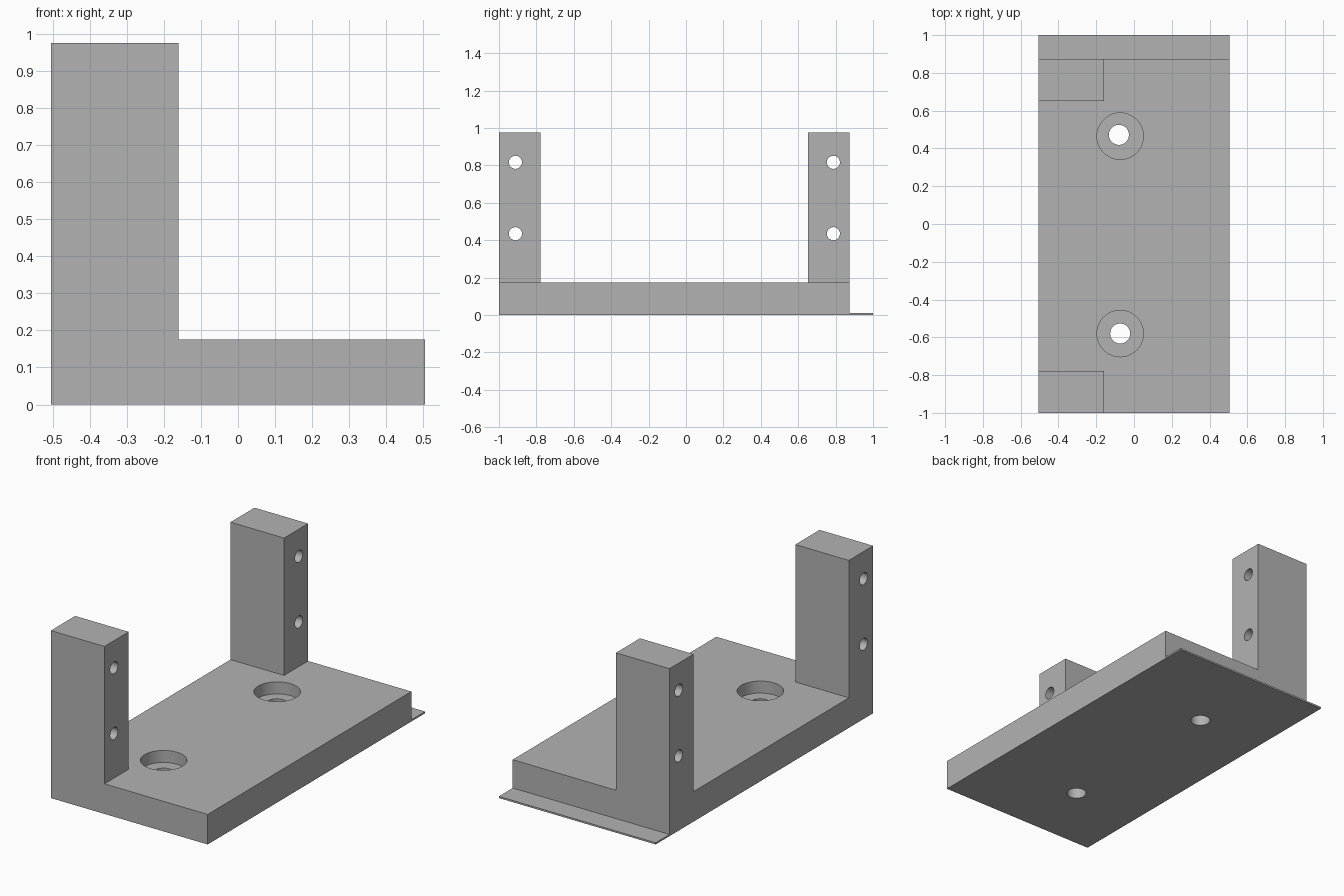
import bpy, bmesh
from math import pi
from mathutils import Matrix, Vector

cube = bpy.data.objects.get("Cube")
if cube:
    bpy.data.objects.remove(cube, do_unlink=True)

grey = bpy.data.materials.new("plain grey")
grey.use_nodes = True
grey.diffuse_color = (0.45, 0.45, 0.45, 1)
grey.node_tree.nodes["Principled BSDF"].inputs["Base Color"].default_value = grey.diffuse_color

HALF_W = 0.505      # half width in x
POST_X = -0.16      # inner side of the posts
BASE_Z = 0.175      # top of the base
TOP_Z = 0.975       # top of the posts
LIP_Z = 0.01        # thickness of the rear lip
BACK_Y = 0.873      # rear of the base


def add_object(name, bm):
    bmesh.ops.recalc_face_normals(bm, faces=bm.faces)
    mesh = bpy.data.meshes.new(name)
    bm.to_mesh(mesh)
    bm.free()
    obj = bpy.data.objects.new(name, mesh)
    bpy.context.collection.objects.link(obj)
    mesh.materials.append(grey)
    return obj


def box(name, low, high):
    low, high = Vector(low), Vector(high)
    bm = bmesh.new()
    place = Matrix.Translation((low + high) / 2) @ Matrix.Diagonal((*(high - low), 1))
    bmesh.ops.create_cube(bm, size=1, matrix=place)
    return add_object(name, bm)


def cylinder(name, centre, radius, depth, along_x=False):
    bm = bmesh.new()
    place = Matrix.Translation(centre)
    if along_x:
        place = place @ Matrix.Rotation(pi / 2, 4, "Y")
    bmesh.ops.create_cone(bm, cap_ends=True, segments=48, radius1=radius,
                          radius2=radius, depth=depth, matrix=place)
    return add_object(name, bm)


def cut(target, cutter):
    mod = target.modifiers.new("cut", "BOOLEAN")
    mod.operation = "DIFFERENCE"
    mod.solver = "EXACT"
    mod.object = cutter
    bpy.context.view_layer.objects.active = target
    bpy.ops.object.modifier_apply(modifier=mod.name)
    bpy.data.objects.remove(cutter, do_unlink=True)


# Bracket body: side profile with two uprights and a thin rear lip
profile = [(-1, 0), (1, 0), (1, LIP_Z), (BACK_Y, LIP_Z), (BACK_Y, TOP_Z), (0.652, TOP_Z),
           (0.652, BASE_Z), (-0.777, BASE_Z), (-0.777, TOP_Z), (-1, TOP_Z)]
bm = bmesh.new()
face = bm.faces.new([bm.verts.new((-HALF_W, y, z)) for y, z in profile])
extruded = bmesh.ops.extrude_face_region(bm, geom=[face])["geom"]
bmesh.ops.translate(bm, vec=(2 * HALF_W, 0, 0),
                    verts=[g for g in extruded if isinstance(g, bmesh.types.BMVert)])
bracket = add_object("bracket_body", bm)

# Trim the uprights to narrow posts
cut(bracket, box("post_trim", (POST_X, -1.2, BASE_Z), (0.8, 1.2, 1.2)))

# Counterbored mounting holes in the base
for x, y, bore_y in ((-0.08, 0.472, 0.465), (-0.073, -0.58, -0.58)):
    cut(bracket, cylinder("counterbore", (-0.073, bore_y, BASE_Z + 0.03), 0.123, 0.2))
    cut(bracket, cylinder("mounting_hole", (x, y, 0.1), 0.053, 0.5))

# Screw holes through the posts
for y in (-0.912, 0.788):
    for z in (0.435, 0.817):
        cut(bracket, cylinder("screw_hole", (-0.33, y, z), 0.035, 0.6, along_x=True))

# Smooth the hole walls, keep the box edges sharp
bpy.ops.object.select_all(action="DESELECT")
bracket.select_set(True)
bpy.context.view_layer.objects.active = bracket
bpy.ops.object.shade_smooth_by_angle(angle=pi / 6)
